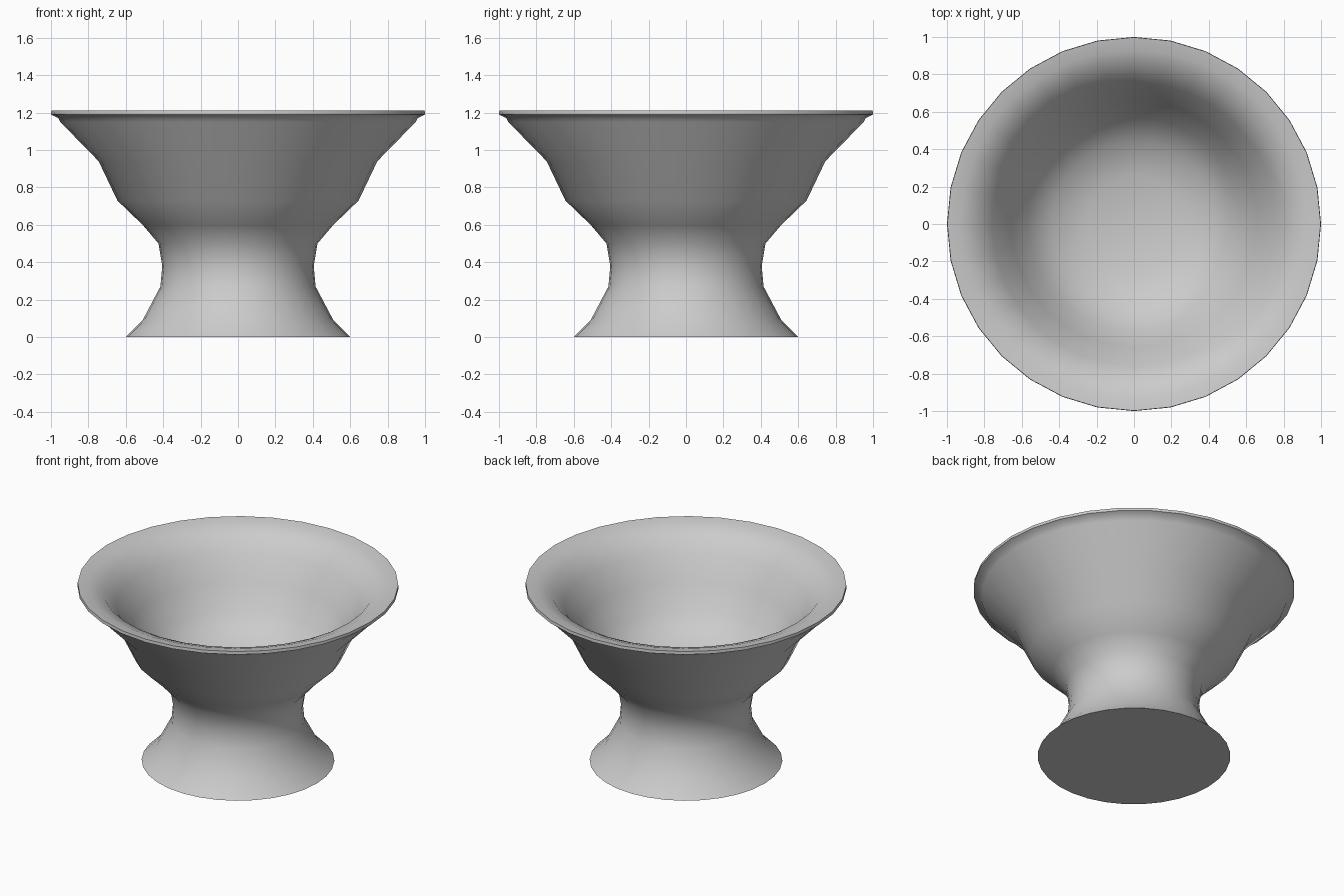
import bpy, bmesh
from math import cos, sin, pi, radians

if "Cube" in bpy.data.objects:
    bpy.data.objects.remove(bpy.data.objects["Cube"])

SEGMENTS = 32

# Profile (radius, height): foot, waist, outer bowl, rim, inner bowl
profile = [
    (0, 0), (0.60, 0), (0.51, 0.09), (0.415, 0.27), (0.405, 0.38), (0.425, 0.50),
    (0.51, 0.60), (0.645, 0.73), (0.745, 0.94), (0.95, 1.15), (0.96, 1.17),
    (1.00, 1.19), (0.998, 1.21), (0.93, 1.20), (0.84, 1.165), (0.76, 1.07),
    (0.66, 0.92), (0.57, 0.75), (0.44, 0.64), (0.26, 0.58), (0, 0.57),
]


def lathe(name, points):
    bm = bmesh.new()
    rings = []
    for r, z in points:
        if r == 0:
            rings.append([bm.verts.new((0, 0, z))] * SEGMENTS)
        else:
            rings.append([bm.verts.new((r * cos(2 * pi * i / SEGMENTS),
                                        r * sin(2 * pi * i / SEGMENTS), z))
                          for i in range(SEGMENTS)])
    for a, b in zip(rings, rings[1:]):
        for i in range(SEGMENTS):
            j = (i + 1) % SEGMENTS
            corners = list(dict.fromkeys((a[i], a[j], b[j], b[i])))
            bm.faces.new(corners)
    bmesh.ops.recalc_face_normals(bm, faces=bm.faces[:])
    mesh = bpy.data.meshes.new(name)
    bm.to_mesh(mesh)
    bm.free()
    obj = bpy.data.objects.new(name, mesh)
    bpy.context.collection.objects.link(obj)
    return obj


# Footed bowl, smooth with crisp foot and rim edges
bowl = lathe("footed_bowl", profile)
bpy.context.view_layer.objects.active = bowl
bowl.select_set(True)
bpy.ops.object.shade_smooth_by_angle(angle=radians(50))
